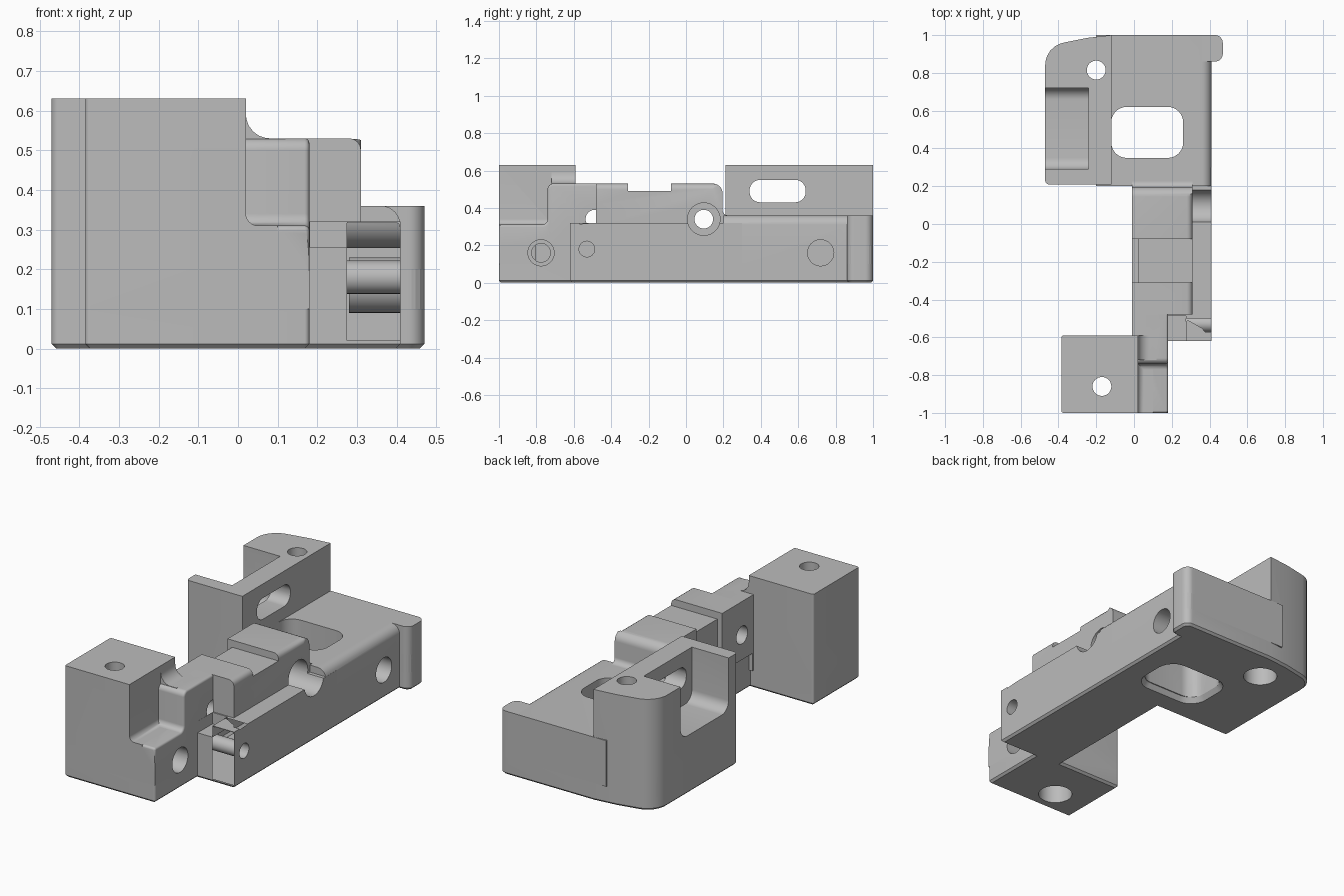
import bpy, bmesh, math
from mathutils import Vector

old = bpy.data.objects.get("Cube")
if old:
    bpy.data.objects.remove(old)

grey = bpy.data.materials.new("machined grey")
grey.use_nodes = True
shade = (0.5, 0.5, 0.5, 1)
grey.diffuse_color = shade
grey.node_tree.nodes["Principled BSDF"].inputs["Base Color"].default_value = shade


def rounded(points, steps=6):
    """Outline from (a, b) or (a, b, radius) corners."""
    out = []
    for i, pt in enumerate(points):
        p = Vector(pt[:2])
        if len(pt) == 2:
            out.append(p)
            continue
        u = (Vector(points[i - 1][:2]) - p).normalized()
        v = (Vector(points[(i + 1) % len(points)][:2]) - p).normalized()
        half, r = u.angle(v) / 2, pt[2]
        c = p + (u + v).normalized() * r / math.sin(half)
        a, b = p + u * r / math.tan(half) - c, p + v * r / math.tan(half) - c
        for k in range(steps + 1):
            out.append(c + a.lerp(b, k / steps).normalized() * r)
    return out


def prism(name, axis, points, lo, hi, soft=None, width=0.02, steps=4, taper=1):
    """Outline extruded along an axis; soft(co) picks the edges to bevel."""
    place = {"x": lambda a, b, h: (h, a, b),
             "y": lambda a, b, h: (a, h, b),
             "z": lambda a, b, h: (a, b, h)}[axis]
    ring = rounded(points)
    mid = sum(ring, Vector((0, 0))) / len(ring)
    bm = bmesh.new()
    low = [bm.verts.new(place(p.x, p.y, lo)) for p in ring]
    high = []
    for p in ring:
        q = mid + (p - mid) * taper
        high.append(bm.verts.new(place(q.x, q.y, hi)))
    bm.faces.new(low)
    bm.faces.new(high)
    for i in range(len(ring)):
        bm.faces.new((low[i - 1], low[i], high[i], high[i - 1]))
    bmesh.ops.recalc_face_normals(bm, faces=bm.faces)
    if soft:
        edges = [e for e in bm.edges if all(soft(v.co) for v in e.verts)]
        bmesh.ops.bevel(bm, geom=edges, offset=width, segments=steps,
                        profile=0.5, affect='EDGES')
    mesh = bpy.data.meshes.new(name)
    bm.to_mesh(mesh)
    bm.free()
    ob = bpy.data.objects.new(name, mesh)
    mesh.materials.append(grey)
    bpy.context.collection.objects.link(ob)
    return ob


def box(a0, b0, a1, b1, r=None):
    pts = [(a0, b0), (a1, b0), (a1, b1), (a0, b1)]
    return [p + (r,) for p in pts] if r else pts


def hole(axis, a, b, r, lo, hi):
    ring = [(a + r * math.cos(math.tau * k / 32), b + r * math.sin(math.tau * k / 32))
            for k in range(32)]
    return prism("hole_cutter", axis, ring, lo, hi)


def near(a, b):
    return abs(a - b) < 0.001


# Base footprint with a chamfered bottom rim
back_corner = [(-0.12, 1), (-0.25, 0.985), (-0.47, 0.94, 0.12)]
footprint = [(-0.385, -1, 0.012), (0.18, -1, 0.012), (0.18, -0.62), (0.41, -0.62),
             (0.41, 0.86), (0.47, 0.86, 0.04), (0.47, 1, 0.04)] + back_corner + [
             (-0.47, 0.21, 0.02), (0.01, 0.21), (0.01, -0.59), (-0.385, -0.59, 0.012)]
body = prism("bracket_body", "z", footprint, 0, 0.2,
             lambda c: near(c.z, 0), 0.012, 1)

L = 0.1
parts = [
    # Front block and its fillets into the step and shoulder
    prism("front_block", "z", [(-0.385, -1, 0.012), (0.02, -1), (0.02, -0.59),
                               (-0.385, -0.59, 0.012)], L, 0.63),
    prism("step_fillet", "y", [(-0.1, L), (0.1, L), (0.1, 0.31), (0.02, 0.31, 0.03),
                               (0.02, 0.5), (-0.1, 0.5)], -1, -0.7),
    prism("shoulder_fillet", "y", [(-0.1, L), (0.12, L), (0.12, 0.53), (0.02, 0.53, 0.06),
                                   (0.02, 0.63), (-0.1, 0.63)], -0.72, -0.59),
    # Step rising to the shoulder
    prism("step_and_shoulder", "x", [(-1, L), (-1, 0.31, 0.012), (-0.74, 0.31, 0.03),
                                     (-0.74, 0.53, 0.03), (-0.4, 0.53), (-0.4, L)],
          -0.01, 0.18, lambda c: near(c.x, 0.18) and c.z > 0.2, 0.012),
    # Central spine with its notched top
    prism("spine", "x", [(-0.48, L), (-0.48, 0.53), (-0.31, 0.53), (-0.31, 0.49),
                         (-0.08, 0.49), (-0.08, 0.53), (0.195, 0.53, 0.05),
                         (0.195, 0.36, 0.03), (0.3, 0.36), (0.3, L)],
          -0.01, 0.31, lambda c: near(c.x, 0.31) and near(c.z, 0.53), 0.03),
    # Side rail and front lug
    prism("side_rail", "z", box(0.05, -0.62, 0.41, 0.3), L, 0.32),
    prism("front_lug", "x", [(-0.5, 0.02), (-0.628, 0.02), (-0.642, 0.1), (-0.644, 0.18),
                             (-0.635, 0.27), (-0.62, 0.32, 0.01), (-0.5, 0.32)],
          0.275, 0.41, lambda c: near(c.x, 0.41) and c.y < -0.55, 0.01),
    # Rear plate, hook and raised wall
    prism("rear_plate", "y", [(-0.2, L), (0.41, L), (0.41, 0.36, 0.05), (-0.2, 0.36)],
          0.2, 1),
    prism("rear_hook", "z", [(0.36, 0.86), (0.47, 0.86, 0.04), (0.47, 1, 0.04),
                             (0.36, 1)], L, 0.36),
    prism("rear_wall", "z", [(-0.12, 0.21)] + back_corner + [(-0.47, 0.21, 0.02)],
          L, 0.63),
]

cuts = [
    # Rear window with flared rims, wall slot and open pocket
    prism("window", "z", box(-0.12, 0.35, 0.26, 0.62, 0.08), -0.1, 0.7),
    prism("window_flare", "z", box(-0.145, 0.325, 0.285, 0.645, 0.1), -0.01, 0.03,
          taper=0.88),
    prism("wall_slot", "x", box(0.34, 0.43, 0.64, 0.55, 0.055), -0.6, 0),
    prism("wall_pocket", "x", [(0.29, 0.33, 0.06), (0.72, 0.33, 0.06), (0.72, 0.8),
                               (0.29, 0.8)], -0.6, -0.24),
    # Relief beside the lug and on the inner face of the spine
    prism("lug_relief", "z", box(0.181, -0.7, 0.275, -0.487), 0.255, 0.8),
    prism("notch_relief", "z", box(-0.1, -0.31, 0.02, -0.08), 0.2, 0.8),
    prism("lower_relief", "z", box(-0.1, -0.58, 0.01, 0.205), -0.1, 0.2),
    # Blind holes in the side faces
    hole("x", -0.775, 0.16, 0.07, 0.08, 0.3),
    hole("x", -0.775, 0.16, 0.05, -0.1, 0.3),
    hole("x", -0.53, 0.18, 0.042, 0.2, 0.5),
    hole("x", 0.72, 0.16, 0.07, 0.28, 0.5),
]
# Counterbored cross holes and counterbored mounting holes
for y in (-0.487, 0.095):
    cuts += [hole("x", y, 0.34, 0.05, -0.2, 0.6), hole("x", y, 0.34, 0.087, 0.18, 0.6)]
for x, y in ((-0.17, -0.86), (-0.2, 0.815)):
    cuts += [hole("z", x, y, 0.05, -0.1, 0.8), hole("z", x, y, 0.09, -0.1, 0.25)]

# Fuse the parts, then cut the openings
for tools, mode in ((parts, 'UNION'), (cuts, 'DIFFERENCE')):
    for tool in tools:
        mod = body.modifiers.new(tool.name, 'BOOLEAN')
        mod.object, mod.operation, mod.solver = tool, mode, 'EXACT'
        tool.hide_render = True
bpy.context.view_layer.update()
solid = bpy.data.meshes.new_from_object(
    body.evaluated_get(bpy.context.evaluated_depsgraph_get()))
body.modifiers.clear()
body.data = solid
for tool in parts + cuts:
    bpy.data.objects.remove(tool)

bpy.ops.object.select_all(action='DESELECT')
body.select_set(True)
bpy.context.view_layer.objects.active = body
bpy.ops.object.shade_smooth_by_angle(angle=math.radians(30))
